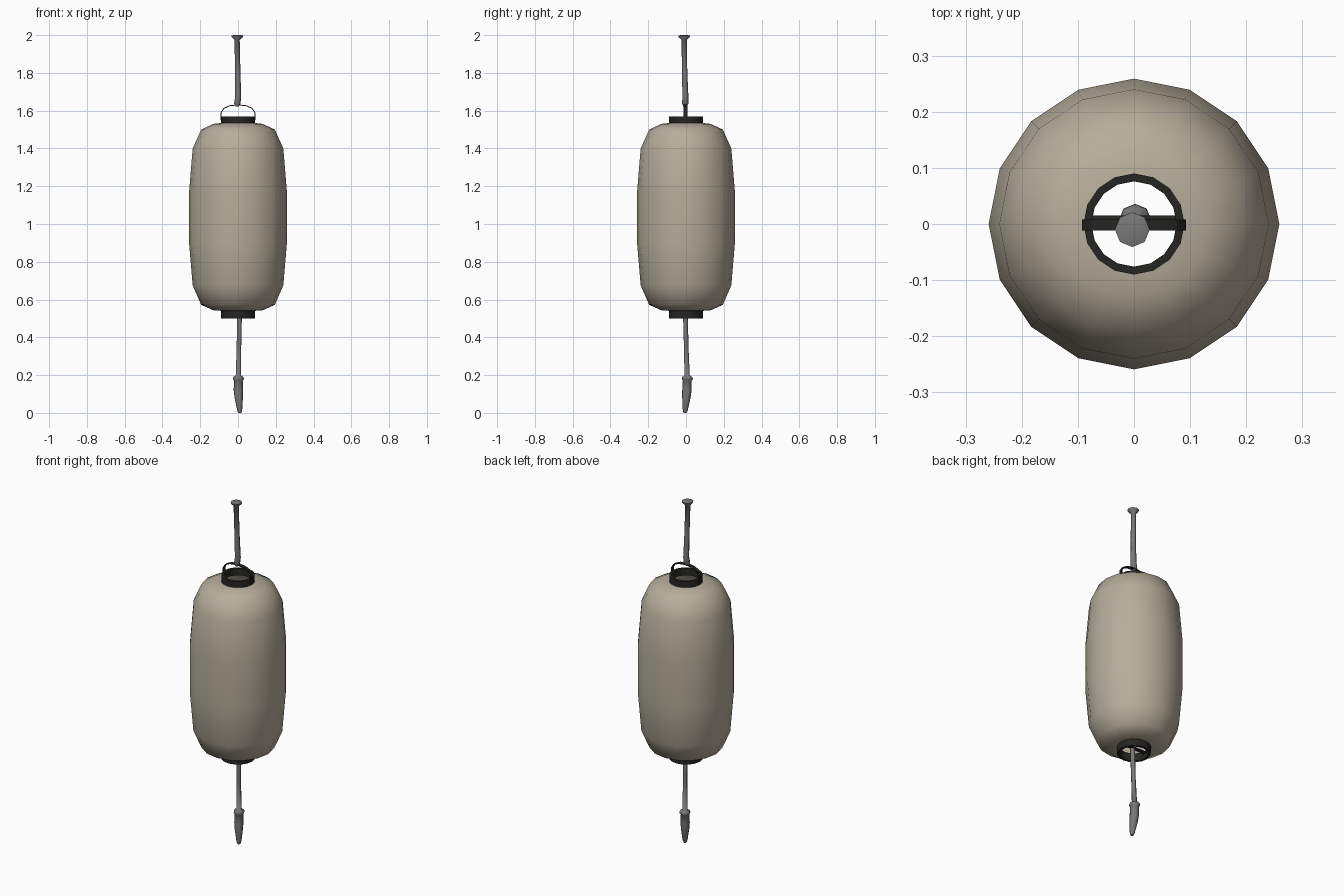
import bpy, bmesh, math
from mathutils import Vector

if "Cube" in bpy.data.objects:
    bpy.data.objects.remove(bpy.data.objects["Cube"])


def material(name, c):
    m = bpy.data.materials.new(name)
    m.diffuse_color = (*c, 1)
    m.use_nodes = True
    m.node_tree.nodes["Principled BSDF"].inputs["Base Color"].default_value = m.diffuse_color
    return m


PAPER = material("beige paper", (0.47, 0.42, 0.33))
BLACK = material("black lacquer", (0.018, 0.018, 0.016))
CORD = material("grey cord", (0.19, 0.19, 0.19))


def finish(name, bm, mat, angle=50):
    bmesh.ops.recalc_face_normals(bm, faces=bm.faces)
    me = bpy.data.meshes.new(name)
    bm.to_mesh(me)
    bm.free()
    ob = bpy.data.objects.new(name, me)
    bpy.context.collection.objects.link(ob)
    me.materials.append(mat)
    bpy.ops.object.select_all(action='DESELECT')
    ob.select_set(True)
    bpy.context.view_layer.objects.active = ob
    bpy.ops.object.shade_smooth_by_angle(angle=math.radians(angle))
    return ob


def tube(name, rings, sides, mat, caps=True, loop=False, angle=50):
    """Skin of level rings, each given as (radius, z, x, y)."""
    bm = bmesh.new()
    rows = []
    for r, z, x, y in rings:
        rows.append([bm.verts.new((x + r * math.cos(2 * math.pi * i / sides),
                                   y + r * math.sin(2 * math.pi * i / sides), z))
                     for i in range(sides)])
    pairs = list(zip(rows, rows[1:]))
    if loop:
        pairs.append((rows[-1], rows[0]))
    for a, b in pairs:
        for i in range(sides):
            j = (i + 1) % sides
            bm.faces.new((a[i], a[j], b[j], b[i]))
    if caps:
        bm.faces.new(rows[0])
        bm.faces.new(rows[-1])
    return finish(name, bm, mat, angle)


def strip(name, path, y0, y1, t, mat):
    """Flat band following an x-z path."""
    bm = bmesh.new()
    pts = [Vector((x, z)) for x, z in path]
    rows = []
    for i, p in enumerate(pts):
        d = (pts[min(i + 1, len(pts) - 1)] - pts[max(i - 1, 0)]).normalized()
        n = Vector((-d.y, d.x)) * t / 2
        rows.append([bm.verts.new((q.x, y, q.y)) for q, y in
                     ((p + n, y0), (p + n, y1), (p - n, y1), (p - n, y0))])
    for a, b in zip(rows, rows[1:]):
        for i in range(4):
            j = (i + 1) % 4
            bm.faces.new((a[i], a[j], b[j], b[i]))
    bm.faces.new(rows[0])
    bm.faces.new(rows[-1])
    return finish(name, bm, mat, 30)


# paper body, open at both ends
body = [(0.085, 0.54), (0.13, 0.543), (0.195, 0.572), (0.24, 0.675), (0.259, 0.90),
        (0.259, 1.17), (0.24, 1.40), (0.195, 1.50), (0.13, 1.53), (0.085, 1.535)]
tube("lantern_body", [(r, z, 0, 0) for r, z in body], 16, PAPER, caps=False)

# black collars
for name, z0, z1 in (("top_collar", 1.53, 1.57), ("bottom_collar", 0.50, 0.545)):
    prof = [(0.09, z0), (0.09, z1), (0.076, z1), (0.076, z0)]
    tube(name, [(r, z, 0, 0) for r, z in prof], 16, BLACK, caps=False, loop=True)

# wire handle and the bar holding the tassel
half = [(0.09, 1.55), (0.089, 1.59), (0.075, 1.612), (0.045, 1.626)]
arch = [(-x, z) for x, z in half] + [(0, 1.631)] + half[::-1]
strip("handle", arch, -0.012, 0.008, 0.005, BLACK)
strip("bottom_bar", [(-0.08, 0.53), (0.08, 0.53)], -0.008, 0.015, 0.006, BLACK)

# hanging cord with its ceiling knob
tube("hanging_cord", [(0.008, 1.622, -0.004, -0.006), (0.017, 1.637, -0.004, -0.004),
                      (0.016, 1.67, 0.001, -0.003), (0.014, 1.80, -0.001, -0.007),
                      (0.014, 1.975, -0.005, -0.01), (0.03, 1.99, -0.003, -0.01),
                      (0.031, 1.997, -0.003, -0.01), (0.02, 2.0, -0.003, -0.01)],
     8, CORD, angle=60)

# tassel cord, knot and tassel
tube("tassel", [(0.008, 0.0, 0.009, -0.005), (0.013, 0.012, 0.009, -0.004),
                (0.022, 0.08, 0.004, 0.002), (0.025, 0.12, 0.002, 0.005),
                (0.023, 0.17, 0.002, 0.006), (0.029, 0.178, 0.002, 0.007),
                (0.028, 0.19, 0.002, 0.007), (0.014, 0.198, 0.002, 0.006),
                (0.012, 0.35, 0.005, 0.001), (0.013, 0.53, 0.008, -0.003)],
     8, CORD, angle=60)
